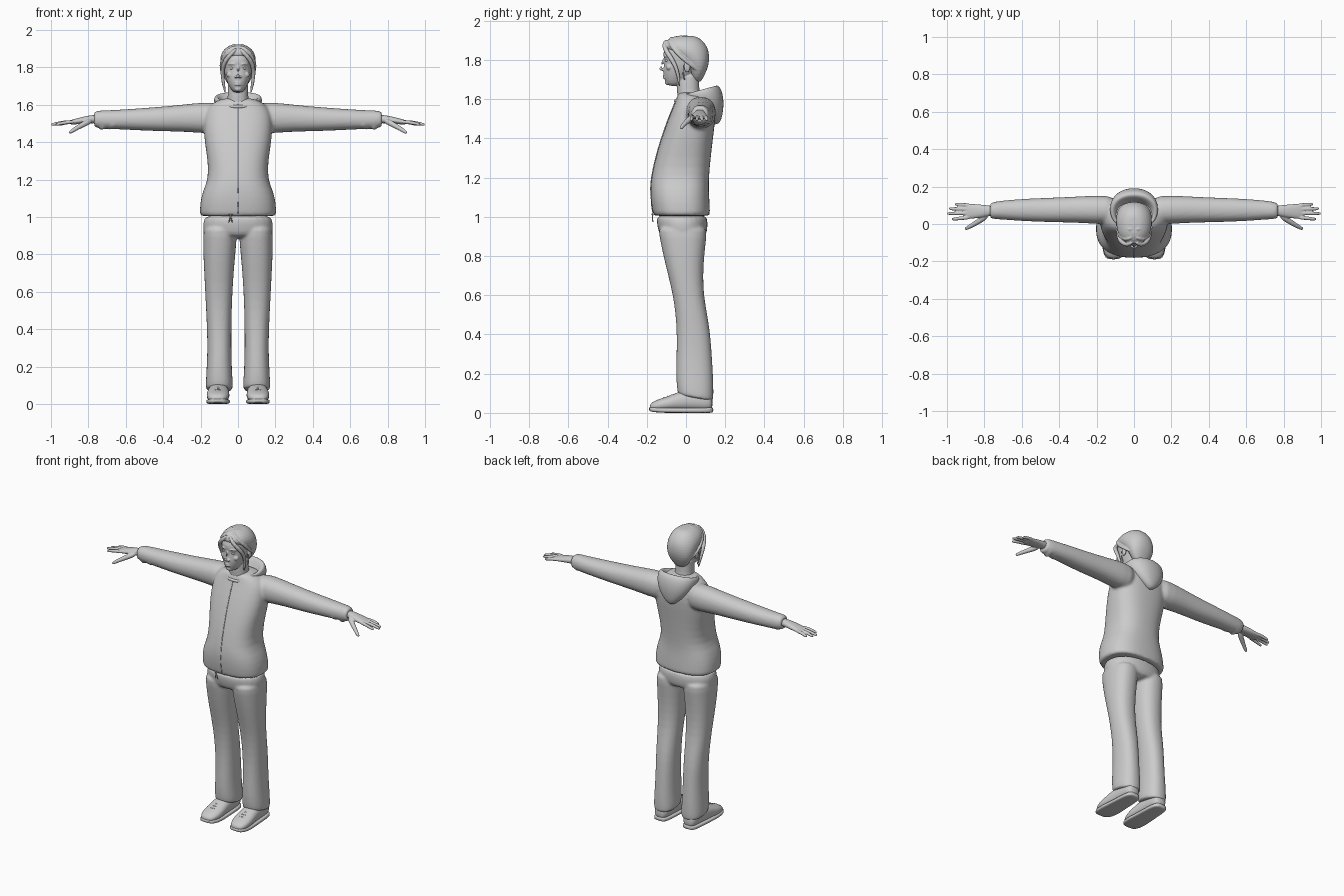
import bpy, bmesh
from math import cos, sin, pi, copysign
from mathutils import Vector, Matrix

cube = bpy.data.objects.get("Cube")
if cube:
    bpy.data.objects.remove(cube)

CM = 0.01          # all lengths below are in centimetres
SIDES = 24
SWELL = 3 / (2 + cos(2 * pi / SIDES))   # counters the shrink of subdivision

grey = bpy.data.materials.new("plain grey")
grey.use_nodes = True
COLOR = (0.6, 0.6, 0.6, 1)
grey.diffuse_color = COLOR
grey.node_tree.nodes["Principled BSDF"].inputs["Base Color"].default_value = COLOR


def skin_rings(bm, rings):
    """Join rings of points into a closed tube."""
    loops = [[bm.verts.new(p * CM) for p in ring] for ring in rings]
    for a, b in zip(loops, loops[1:]):
        for i in range(len(a)):
            j = (i + 1) % len(a)
            bm.faces.new((a[i], a[j], b[j], b[i]))
    bm.faces.new(loops[0])
    bm.faces.new(loops[-1])


def loft(bm, axis, sections, power=2.2, side=1):
    """Sections are (place, low u, high u, low v, high v, tilt along v)."""
    rings = []
    for place, u0, u1, v0, v1, *tilt in sections:
        ring = []
        for i in range(SIDES):
            a = 2 * pi * i / SIDES
            c, s = (copysign(abs(f) ** (2 / power), f) * SWELL for f in (cos(a), sin(a)))
            u, dv = (u0 + u1) / 2 + c * (u1 - u0) / 2, s * (v1 - v0) / 2
            v = (v0 + v1) / 2 + dv
            t = place + (tilt[0] * dv if tilt else 0)
            p = {"x": (t, u, v), "y": (u, t, v), "z": (u, v, t)}[axis]
            ring.append(Vector((p[0] * side, p[1], p[2])))
        rings.append(ring)
    skin_rings(bm, rings)


def even(rows):
    """Expand (place, half width, low v, high v, ...) to symmetric sections."""
    return [(r[0], -r[1], r[1], *r[2:]) for r in rows]


def tube(bm, points, radii, side=1, sides=10):
    pts = [Vector((p[0] * side, p[1], p[2])) for p in points]
    rings = []
    for i, p in enumerate(pts):
        d = (pts[min(i + 1, len(pts) - 1)] - pts[max(i - 1, 0)]).normalized()
        q = d.to_track_quat("Z", "Y")
        r = radii[i] if isinstance(radii, (list, tuple)) else radii
        rings.append([p + q @ Vector((r * cos(2 * pi * k / sides), r * sin(2 * pi * k / sides), 0))
                      for k in range(sides)])
    skin_rings(bm, rings)


def blob(bm, center, size):
    m = Matrix.Translation(Vector(center) * CM) @ Matrix.Diagonal((*(Vector(size) * CM), 1))
    bmesh.ops.create_uvsphere(bm, u_segments=20, v_segments=12, radius=1, matrix=m)


def finish(bm, name, voxel=0, relax=3, levels=1):
    """Make the object; a voxel size fuses its pieces into one soft skin."""
    bmesh.ops.recalc_face_normals(bm, faces=bm.faces)
    for f in bm.faces:
        f.smooth = True
    me = bpy.data.meshes.new(name)
    bm.to_mesh(me)
    bm.free()
    me.materials.append(grey)
    ob = bpy.data.objects.new(name, me)
    bpy.context.collection.objects.link(ob)
    ob.modifiers.new("Subdivide", "SUBSURF").levels = levels
    ob.modifiers["Subdivide"].render_levels = levels
    if voxel:
        fuse = ob.modifiers.new("Fuse", "REMESH")
        fuse.mode, fuse.voxel_size, fuse.use_smooth_shade = "VOXEL", voxel * CM, True
        soft = ob.modifiers.new("Relax", "SMOOTH")
        soft.factor, soft.iterations = 0.5, relax
    return ob


# Jacket: torso and sleeves fused
torso = [(100.3, 20, -16.3, 12), (101, 20.3, -16.7, 12.2), (107, 20.3, -17.8, 12),
         (114, 18.8, -18.2, 11.5), (120, 15.8, -17.6, 11.6), (130, 16, -15.5, 12.5),
         (140, 17.8, -12.5, 13.7), (150, 18.5, -9, 15), (157, 17.5, -6, 14.5),
         (161, 14, -4.5, 13), (164, 7, -4, 9)]
sleeve = [(8, 0, 15, 144.5, 161.5), (20, 0, 15.3, 145, 161.2), (30, .8, 14.6, 145.8, 160),
          (45, 1, 14, 146, 158.6), (60, 1.6, 13.4, 146.8, 157.6), (70, 2.4, 12.5, 147.2, 157),
          (74, 2.6, 12, 147.4, 157), (76.5, 3, 11.2, 148.2, 156.4), (77, 3.2, 11, 148.4, 156.2)]
bm = bmesh.new()
loft(bm, "z", even(torso), 2.5)
for s in (1, -1):
    loft(bm, "x", sleeve, side=s)
    tube(bm, [(72.5, 3, 148), (73, 7, 147), (73.5, 11, 149)], 1, s)      # cuff folds
    tube(bm, [(66, 2.2, 150), (68, 5, 147.4), (70, 9, 147.4)], .9, s)
finish(bm, "jacket", .9)

# Jacket trim: zip seam, neckline and drawstring
bm = bmesh.new()
tube(bm, [(0, r[2] - .05, r[0]) for r in torso[1:-1]], .3)
finish(bm, "zip_seam")
bm = bmesh.new()
tube(bm, [(8.5 * sin(a), 1 - 6.3 * cos(a), 160.6 - 1.6 * cos(a))
          for a in [k * pi / 10 for k in range(-10, 11)]], .9)
finish(bm, "neckline")
bm = bmesh.new()
for dx in (-1, 1):
    tube(bm, [(-4, -16.8, 102), (-4 + dx * .4, -17.2, 99), (-4 + dx, -16.8, 97)], .35)
    tube(bm, [(-4, -17, 101), (-4 + dx * 1.2, -17.4, 102), (-4, -17.3, 100.5)], .3)
finish(bm, "drawstring")

# Hood lying on the back, folded in at its rim
hood = [(147, 1, 13, 16), (149, 4, 11.5, 18), (154, 9, 7, 19, .05), (159, 12.3, 0, 19.2, .1),
        (163, 13, -3, 18, .2), (164.8, 12, -2.6, 16, .28), (164, 10.3, -1.5, 14, .28),
        (161, 8.5, -.5, 12, .2), (157, 6, 0, 9)]
bm = bmesh.new()
loft(bm, "z", even(hood))
finish(bm, "hood", levels=2)

# Trousers
hips = [(102, 18, -15.3, 10.8), (97, 18.5, -14.8, 11), (92, 18.6, -14, 10.8), (88.5, 17, -12, 9)]
leg = [(97, 1, 18.3, -14.7, 10.9), (90, .6, 18.6, -13.5, 10.4), (80, 1.5, 18.5, -11.5, 9.2),
       (70, 2.4, 18, -9, 8.6), (60, 3, 17.5, -6.6, 9), (50, 3.4, 17, -5.2, 10.8),
       (40, 3.6, 16.5, -4.6, 12.4), (28, 3.6, 16.3, -4.8, 13.2), (18, 3.3, 16.8, -5, 13.8),
       (11, 2.8, 17.2, -4.5, 14, -.1), (8, 3, 17, -4, 13.8, -.18), (7.4, 3.4, 16.6, -3.6, 13.4, -.18)]
bm = bmesh.new()
loft(bm, "z", even(hips))
for s in (1, -1):
    loft(bm, "z", leg, 2.3, s)
finish(bm, "trousers", .8)

# Shoes with soles and laces
upper = [(-18.6, 8.5, 13.5, 1.5, 4.2), (-16.5, 6, 15.8, 1, 6), (-12, 4.6, 16.8, 1, 7.6),
         (-7, 4.6, 16.6, 1, 9.2), (-2, 5, 16, 1, 11.5), (7, 5.4, 15.4, 1, 11.5),
         (12, 6, 14.8, 1, 10), (13.6, 8, 13, 2, 8)]
sole = [(-19, 8, 14, 1, 3), (-17, 5.5, 16.2, .4, 2.9), (-11, 4, 17.2, 0, 2.7), (-3, 4.8, 16.4, 0, 2.5),
        (8, 5, 15.8, 0, 2.6), (12.5, 6, 15, 0, 2.8), (14, 8, 13, .3, 2.8)]
for s, word in ((1, "left"), (-1, "right")):
    bm = bmesh.new()
    loft(bm, "y", upper, 2.3, s)
    finish(bm, word + "_shoe")
    bm = bmesh.new()
    loft(bm, "y", sole, 4, s)
    finish(bm, word + "_sole")
    bm = bmesh.new()
    for k in range(4):
        y, z = -11 + 2 * k, 7.9 + .65 * k
        tube(bm, [(7.6, y, z - 1), (10.6, y - .4, z + .2), (13.6, y, z - 1)], .45, s)
    finish(bm, word + "_laces")

# Hands: palm, fingers and thumb fused
palm = [(74, 4.6, 9.6, 150, 155), (79, 4, 10, 150.2, 154.4), (84, 3, 10.6, 149.8, 153.4),
        (89, 2.8, 10.8, 149.4, 152), (90.5, 3.4, 10.4, 149.8, 151.6)]
fingers = [(3.6, 2.6, 97.6), (5.8, 5.6, 100), (7.9, 8.2, 99), (9.9, 10.6, 96)]
for s, word in ((1, "left"), (-1, "right")):
    bm = bmesh.new()
    loft(bm, "x", palm, side=s)
    for y0, y1, tip in fingers:
        tube(bm, [(87, y0, 151), ((87 + tip) / 2, (y0 + y1) / 2, 150.7), (tip - 1, y1, 149.6),
                  (tip, y1, 149.3)], [1.2, 1.05, .9, .6], s)
    tube(bm, [(78, 5, 152), (83, 1.4, 149.4), (87, -1, 147.2), (89.6, -2.4, 145.4), (90.4, -2.8, 145)],
         [1.8, 1.6, 1.2, 1, .6], s)
    finish(bm, word + "_hand", .4, 2)

# Head, neck and facial features fused
face = [(166.6, 2, -8.5, -4), (168, 3.6, -10.2, -1), (171, 5.3, -11.2, 3), (174.5, 6.6, -11.6, 6),
        (177.5, 7.3, -11.2, 8), (180, 7.6, -10.9, 9), (182.5, 7.8, -11.7, 9), (186, 7.6, -11, 9),
        (189, 6, -8.5, 7), (190.5, 3, -5, 4)]
neck = [(156, 6.5, -4, 8.5), (162, 5.6, -4.4, 7), (168, 5.3, -4.8, 6.5), (175, 5.4, -4, 7)]
bm = bmesh.new()
loft(bm, "z", even(face))
loft(bm, "z", even(neck))
tube(bm, [(0, -11, 181), (0, -12.2, 178), (0, -13.4, 175.6), (0, -12, 174.6)], [.7, .8, 1.1, .9])
blob(bm, (0, -9.4, 168.6), (2, 1.4, 1.5))
for z, r in ((172, .6), (170.9, .7)):
    tube(bm, [(-2.3, -10.6, z - .1), (0, -11.7, z), (2.3, -10.6, z - .1)], [.3, r, .3])
for s in (1, -1):
    blob(bm, (1.2 * s, -11.9, 175), (.8, .9, .7))
    blob(bm, (4.4 * s, -8.6, 176.2), (1.9, 1.6, 1.6))
    tube(bm, [(1.3, -11.2, 181.6), (3.4, -10.9, 182.2), (5.6, -9, 181.6)], [.5, .6, .4], s)
    blob(bm, (8.2 * s, .6, 176.6), (.9, 1.7, 3))
finish(bm, "head", .35, 2)

bm = bmesh.new()
for s in (1, -1):
    blob(bm, (3.1 * s, -9.5, 179.6), (1.4, 1.2, .8))
finish(bm, "eyes")

# Hair: cap swept back, parted locks and loose side strands
cap = [(168.5, 2.5, 4, 7.5), (171, 5.5, 2.5, 8.8), (175, 7.8, 1.6, 10.8), (179, 9, -1.5, 11.8),
       (182.5, 9.5, -6, 11.8), (185.5, 9.5, -10.6, 11.2), (188.5, 8.4, -11.2, 9.6),
       (191, 6, -8.6, 7), (192.4, 3, -5, 4)]
bm = bmesh.new()
loft(bm, "z", even(cap))
for s in (1, -1):
    tube(bm, [(.8, -9.6, 190.4), (3.4, -11.6, 187.6), (6.8, -9.9, 184), (8.4, -6.6, 179.5),
              (8.3, -4.4, 174.5), (7.4, -3.6, 169.5), (6.8, -3.2, 166)], [.9, 1.3, 1.4, 1.3, 1.1, .8, .4], s)
    tube(bm, [(.8, -7, 191.6), (4.6, -8.6, 189.4), (8, -6.4, 185.6), (9.1, -2, 181), (8.6, 3, 177),
              (5, 8, 173)], [.9, 1.2, 1.2, 1.1, 1, .8], s)
    tube(bm, [(.8, -3, 192.4), (5, -2.5, 190.4), (8.4, 1, 186), (8.6, 5, 181), (5, 9.6, 175)], 1, s)
    tube(bm, [(8.6, -1.4, 178), (8.7, -1.6, 173), (7.6, -.6, 169)], [1, .8, .4], s)
finish(bm, "hair", .35, 2)
